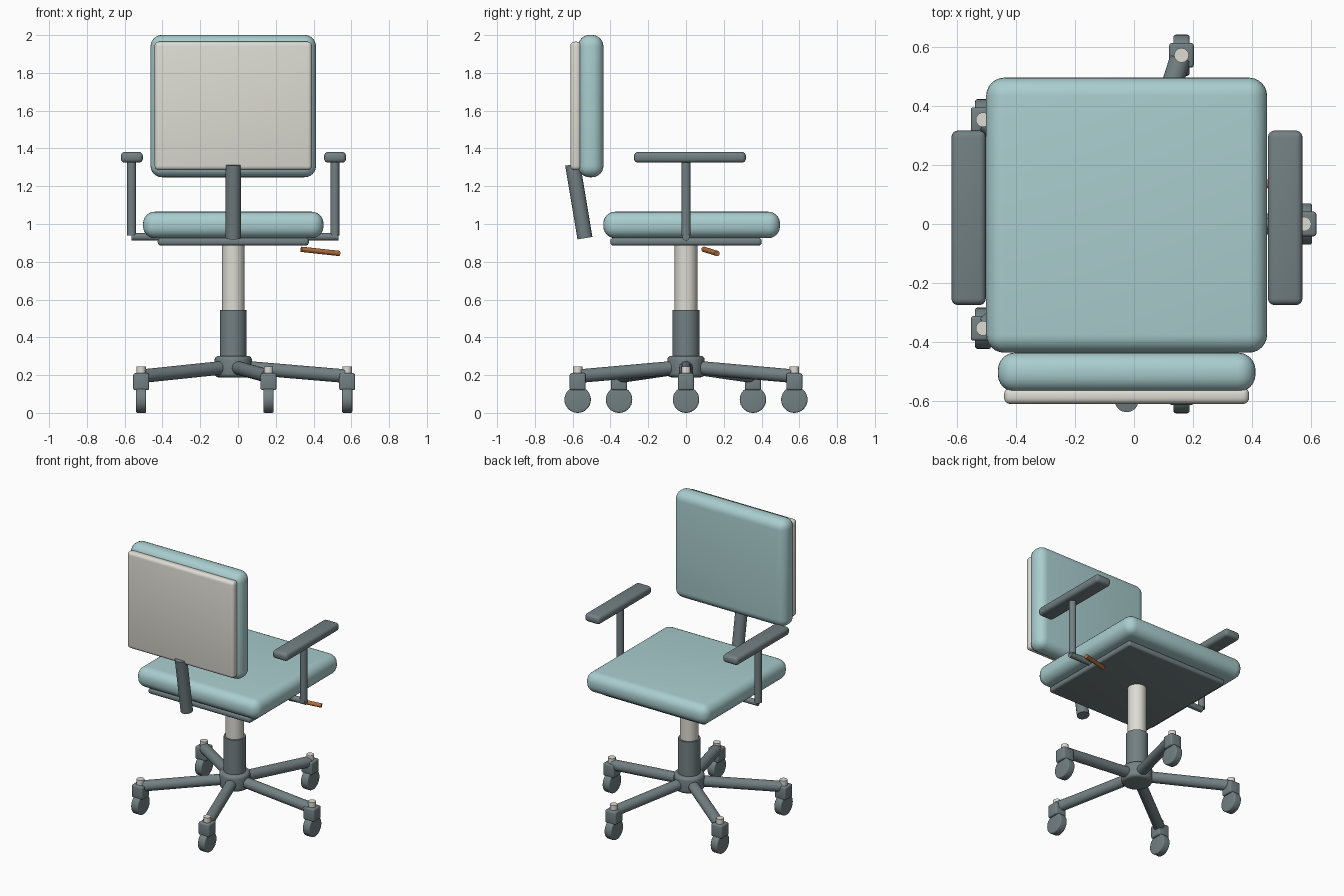
import bpy
import math
from mathutils import Vector

cube = bpy.data.objects.get("Cube")
if cube:
    bpy.data.objects.remove(cube, do_unlink=True)


def material(name, rgb):
    m = bpy.data.materials.new(name)
    m.use_nodes = True
    color = (*rgb, 1)
    m.diffuse_color = color
    m.node_tree.nodes["Principled BSDF"].inputs["Base Color"].default_value = color
    return m


TEAL = material("pale teal fabric", (0.40, 0.61, 0.62))
GREY = material("slate grey plastic", (0.17, 0.215, 0.227))
CREAM = material("warm white plastic", (0.72, 0.71, 0.65))
BROWN = material("copper brown", (0.45, 0.16, 0.045))

CX = -0.025  # axis of the swivel column


def finish(ob, name, mat, bevel=0, segments=4):
    ob.name = name
    ob.data.materials.append(mat)
    if bevel:
        mod = ob.modifiers.new("rounded edges", "BEVEL")
        mod.width = bevel
        mod.segments = segments
        mod.limit_method = "ANGLE"
        mod.angle_limit = math.radians(50)
        bpy.ops.object.modifier_apply(modifier=mod.name)
    bpy.ops.object.shade_smooth_by_angle(angle=math.radians(35))
    return ob


def box(name, center, size, mat, bevel=0, segments=4):
    bpy.ops.mesh.primitive_cube_add(size=1, location=center)
    ob = bpy.context.object
    ob.scale = size
    bpy.ops.object.transform_apply(location=False, rotation=False, scale=True)
    return finish(ob, name, mat, bevel, segments)


def rod(name, start, end, radius, mat, bevel=0, sides=32):
    a, b = Vector(start), Vector(end)
    bpy.ops.mesh.primitive_cylinder_add(
        vertices=sides, radius=radius, depth=(b - a).length, location=(a + b) / 2)
    ob = bpy.context.object
    ob.rotation_euler = (b - a).to_track_quat("Z", "Y").to_euler()
    return finish(ob, name, mat, bevel)


# Seat and backrest
box("seat_cushion", (CX, 0.03, 0.995), (0.955, 0.935, 0.14), TEAL, 0.062, 6)
box("seat_pan", (CX, 0, 0.906), (0.80, 0.80, 0.04), GREY, 0.016)
box("back_cushion", (CX, -0.504, 1.624), (0.876, 0.134, 0.753), TEAL, 0.06, 6)
box("back_panel", (CX, -0.584, 1.625), (0.833, 0.056, 0.68), CREAM, 0.022)
rod("back_post", (CX, -0.535, 0.925), (CX, -0.60, 1.315), 0.04, GREY)

# Armrests
for side, s in (("right", -1), ("left", 1)):
    x = CX + s * 0.538
    box(side + "_arm_pad", (x + 0.001, 0.021, 1.353), (0.117, 0.593, 0.057), GREY, 0.022)
    rod(side + "_arm_post", (x, 0, 0.94), (x, 0, 1.34), 0.024, GREY)
    rod(side + "_arm_bracket", (x + 0.02 * max(s, 0), 0, 0.932),
        (CX + s * 0.39, 0, 0.932), 0.02, GREY)

# Height lever
rod("height_lever", (0.335, 0.095, 0.866), (0.537, 0.165, 0.844), 0.014, BROWN, sides=16)

# Swivel column and hub
rod("gas_column", (CX, 0, 0.50), (CX, 0, 0.90), 0.06, CREAM)
rod("column_sleeve", (CX, 0, 0.25), (CX, 0, 0.545), 0.071, GREY)
rod("base_hub", (CX, 0, 0.188), (CX, 0, 0.302), 0.099, GREY, 0.022)

# Five legs with casters that all roll front to back
for i in range(5):
    angle = math.tau * i / 5
    dx, dy = math.cos(angle), math.sin(angle)
    x, y = CX + 0.603 * dx, 0.603 * dy
    n = "_" + str(i + 1)
    rod("base_leg" + n, (CX, 0, 0.245), (CX + 0.59 * dx, 0.59 * dy, 0.195), 0.036, GREY)
    box("caster_fork" + n, (x, y, 0.165), (0.084, 0.084, 0.09), GREY, 0.01, 3)
    rod("caster_wheel" + n, (x - 0.027, y, 0.07), (x + 0.027, y, 0.07), 0.07, GREY, 0.008)
    rod("caster_cap" + n, (x, y, 0.19), (x, y, 0.245), 0.025, CREAM, sides=16)
